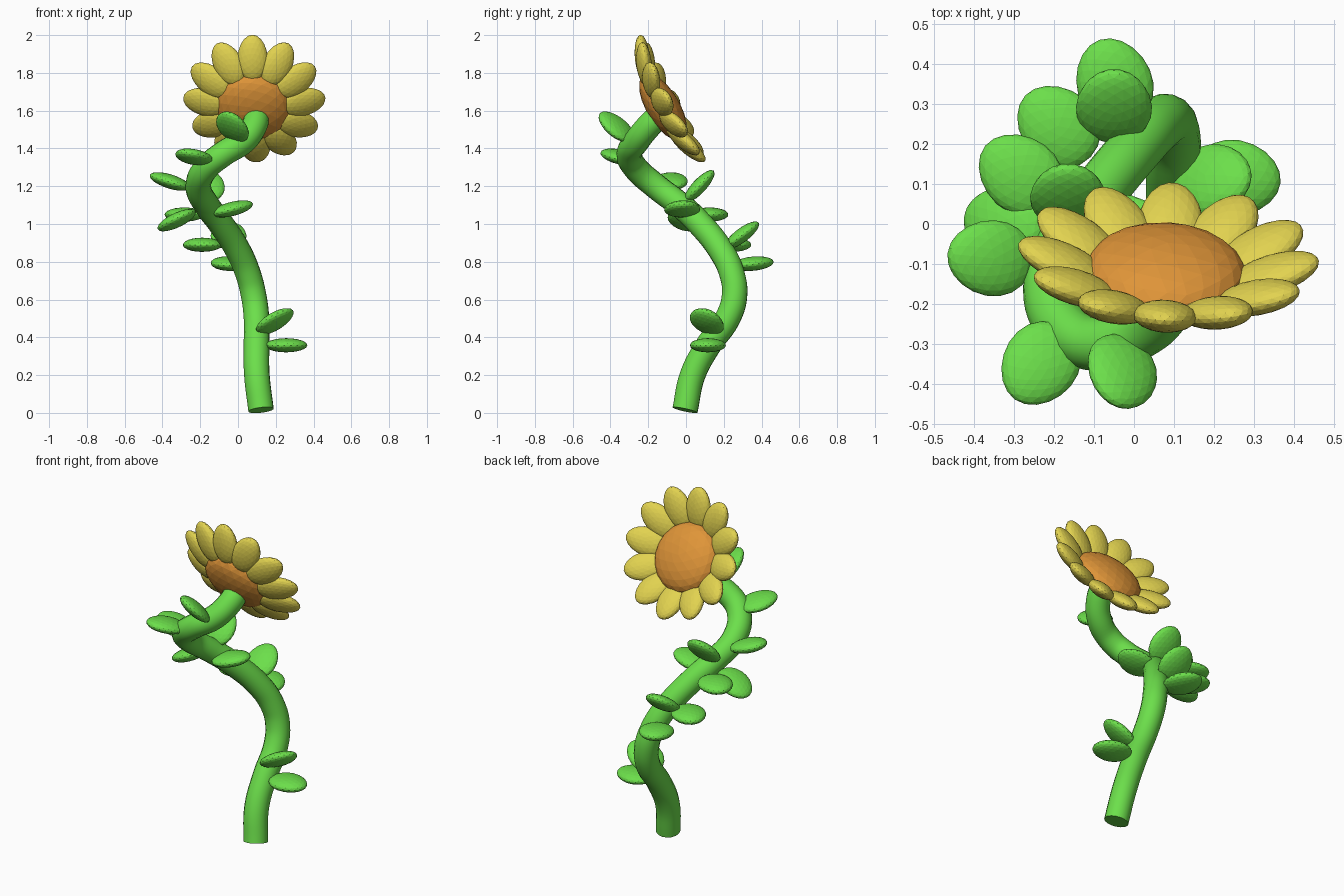
import bpy, bmesh, math
from mathutils import Vector, Matrix

if "Cube" in bpy.data.objects:
    bpy.data.objects.remove(bpy.data.objects["Cube"])


def material(name, rgb):
    m = bpy.data.materials.new(name)
    m.diffuse_color = (*rgb, 1)
    m.use_nodes = True
    m.node_tree.nodes["Principled BSDF"].inputs["Base Color"].default_value = m.diffuse_color
    return m


GREEN = material("green", (0.15, 0.74, 0.07))
YELLOW = material("yellow", (0.76, 0.65, 0.08))
ORANGE = material("orange", (0.74, 0.30, 0.04))


def blob(name, centre, d, w, size, mat, flare=0.0):
    """Flattened egg: d = length axis, w = width axis, size = length, width, thickness."""
    d = Vector(d).normalized()
    w = Vector(w)
    w = (w - d * w.dot(d)).normalized()
    n = d.cross(w)
    bm = bmesh.new()
    bmesh.ops.create_icosphere(bm, subdivisions=3, radius=0.5)
    for v in bm.verts:
        x, y, z = v.co
        k = 1 + flare * 2 * x          # negative flare narrows the tip
        v.co = Vector(centre) + d * x * size[0] + w * y * k * size[1] + n * z * size[2]
    bmesh.ops.recalc_face_normals(bm, faces=bm.faces)
    me = bpy.data.meshes.new(name)
    bm.to_mesh(me)
    bm.free()
    me.materials.append(mat)
    ob = bpy.data.objects.new(name, me)
    bpy.context.collection.objects.link(ob)
    return ob


# Winding stem: a round tube along a curve
path = [(0.122, -0.005, 0.015), (0.10, 0.035, 0.2), (0.098, 0.12, 0.36), (0.098, 0.22, 0.5),
        (0.083, 0.257, 0.62), (0.052, 0.242, 0.74), (0.0, 0.185, 0.86), (-0.09, 0.075, 1.0),
        (-0.165, -0.03, 1.1), (-0.21, -0.16, 1.2), (-0.165, -0.27, 1.3), (-0.08, -0.30, 1.37),
        (0.03, -0.26, 1.44), (0.085, -0.20, 1.515), (0.10, -0.14, 1.575)]
cu = bpy.data.curves.new("stem", "CURVE")
cu.dimensions = "3D"
cu.bevel_depth = 0.068
cu.bevel_resolution = 6
cu.resolution_u = 6
cu.use_fill_caps = True
sp = cu.splines.new("BEZIER")
sp.bezier_points.add(len(path) - 1)
for p, co in zip(sp.bezier_points, path):
    p.co = co
    p.handle_left_type = p.handle_right_type = "AUTO"
cu.materials.append(GREEN)
stem = bpy.data.objects.new("stem", cu)
bpy.context.collection.objects.link(stem)
bpy.context.view_layer.objects.active = stem
stem.select_set(True)
bpy.ops.object.convert(target="MESH")
bpy.ops.object.shade_smooth_by_angle(angle=math.radians(40))

# Leaves: centre, outward direction, roll in degrees
leaves = [
    ((-0.03, -0.37, 1.515), (-0.03, -0.16, 0.14), -20),
    ((-0.235, -0.35, 1.355), (-0.12, -0.17, 0.05), 0),
    ((-0.36, -0.085, 1.225), (-0.19, 0.02, 0.06), 0),
    ((-0.165, 0.07, 1.20), (0.0, 0.15, 0.16), 0),
    ((-0.03, -0.02, 1.08), (0.2, 0.02, 0.05), 0),
    ((-0.325, 0.0, 1.02), (-0.18, 0.05, -0.09), 0),
    ((-0.285, 0.125, 1.05), (-0.16, 0.13, 0.0), 0),
    ((-0.05, 0.295, 0.94), (0.0, 0.16, 0.12), 0),
    ((-0.19, 0.245, 0.89), (-0.15, 0.14, 0.0), 0),
    ((-0.05, 0.355, 0.79), (-0.07, 0.2, 0.02), 0),
    ((0.195, 0.11, 0.485), (0.17, 0.0, 0.10), -20),
    ((0.255, 0.115, 0.358), (0.2, -0.02, 0.0), 0),
]
for i, (c, d, roll) in enumerate(leaves):
    d = Vector(d).normalized()
    w = Matrix.Rotation(math.radians(roll), 3, d) @ Vector((0, 0, 1)).cross(d)
    blob(f"leaf_{i + 1}", c, d, w, (0.225, 0.19, 0.075), GREEN, -0.08)

# Flower centre, a thick lens facing back and up
n = Vector((0.05, 0.86, 0.51)).normalized()
u = n.cross(Vector((0, 0, 1)))
blob("flower_centre", (0.08, -0.122, 1.62), u, n.cross(u), (0.40, 0.40, 0.175), ORANGE)

# Ring of petals, cupped forward
n = Vector((0.05, 0.89, 0.455)).normalized()
u = Vector((1, -0.06, 0))
u = (u - n * u.dot(n)).normalized()
v = u.cross(n)
if v.z < 0:
    v = -v
head = Vector((0.083, -0.138, 1.632))
cup = math.radians(22)
for i in range(12):
    a = math.radians(30 * i)
    r = u * math.cos(a) + v * math.sin(a)
    d = r * math.cos(cup) + n * math.sin(cup)
    blob(f"petal_{i + 1}", head + r * 0.263 + n * 0.03, d, n.cross(r),
         (0.245, 0.16, 0.08), YELLOW, -0.06)
